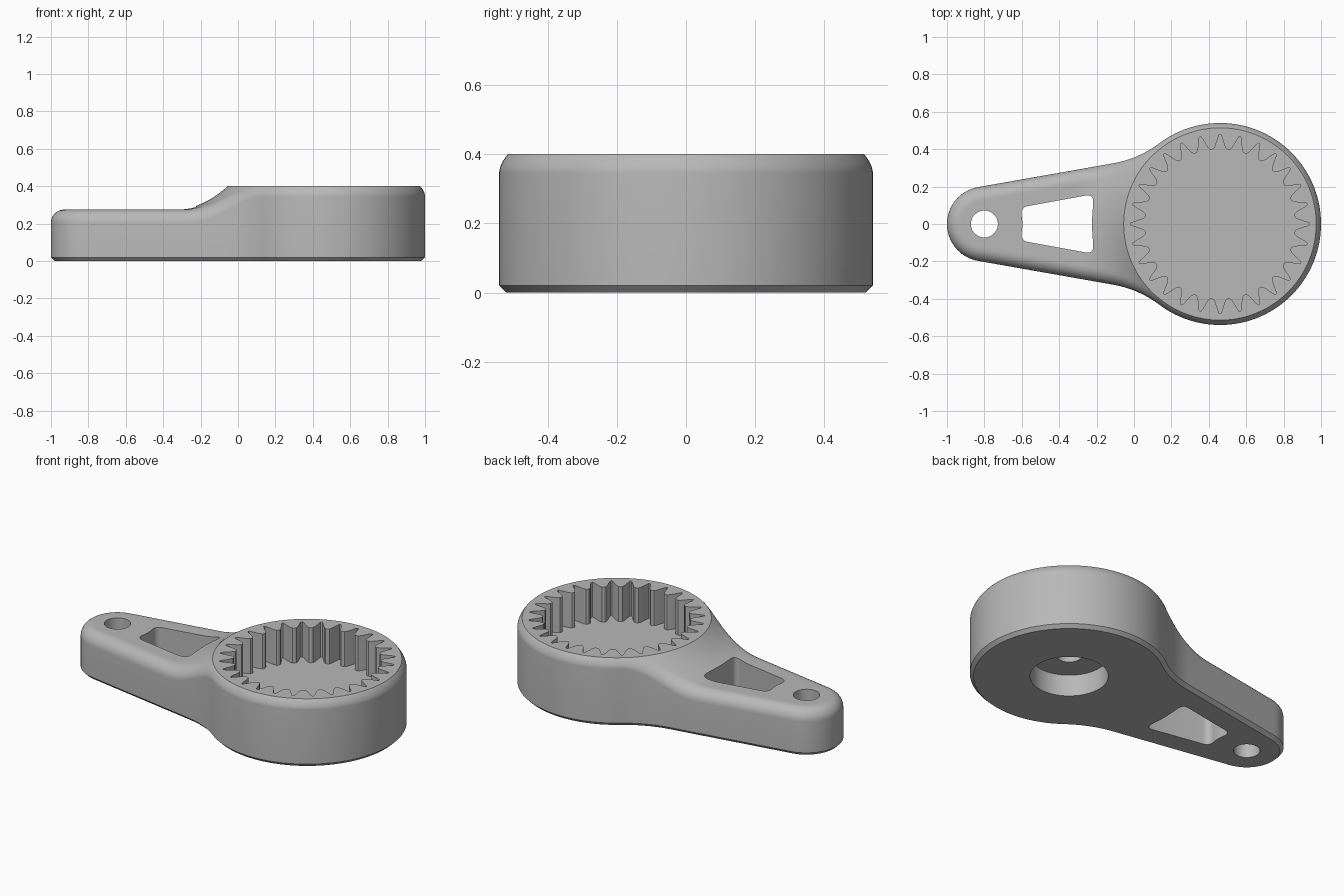
import bpy
import bmesh
from math import sin, cos, pi, radians, sqrt, atan2
from mathutils import Vector

cube = bpy.data.objects.get("Cube")
if cube:
    bpy.data.objects.remove(cube, do_unlink=True)

grey = bpy.data.materials.new("plain grey")
grey.use_nodes = True
grey.diffuse_color = (0.48, 0.48, 0.48, 1)
grey.node_tree.nodes["Principled BSDF"].inputs["Base Color"].default_value = grey.diffuse_color

RING, RING_R = Vector((0.46, 0)), 0.54
TAIL, TAIL_R = Vector((-0.8, 0)), 0.2
TAPER, FILLET = radians(10), 0.57
ARM_Z, RING_Z = 0.275, 0.4


def polar(angle, r=1):
    return Vector((cos(angle), sin(angle))) * r


def spread(a, b, count):
    return [a + (b - a) * i / count for i in range(count + 1)]


def make_object(name, bm):
    bmesh.ops.recalc_face_normals(bm, faces=bm.faces)
    mesh = bpy.data.meshes.new(name)
    bm.to_mesh(mesh)
    bm.free()
    mesh.materials.append(grey)
    obj = bpy.data.objects.new(name, mesh)
    bpy.context.collection.objects.link(obj)
    return obj


def prism(name, points, low, high):
    bm = bmesh.new()
    face = bm.faces.new([bm.verts.new((x, y, low)) for x, y in points])
    ext = bmesh.ops.extrude_face_region(bm, geom=[face])
    verts = [v for v in ext["geom"] if isinstance(v, bmesh.types.BMVert)]
    bmesh.ops.translate(bm, verts=verts, vec=(0, 0, high - low))
    return make_object(name, bm)


def circle(center, r, count=64):
    return [center + polar(2 * pi * i / count, r) for i in range(count)]


def rounded(corners, r, steps=6):
    """Round each corner of a polygon with a short curve."""
    out = []
    for i, p in enumerate(corners):
        a = p + (corners[i - 1] - p).normalized() * r
        b = p + (corners[(i + 1) % len(corners)] - p).normalized() * r
        out += [a * (1 - t) ** 2 + p * 2 * t * (1 - t) + b * t * t for t in spread(0, 1, steps)]
    return out


# Half outline as (point, outward normal): ring, neck fillet, straight arm, tail
normal, along = polar(TAPER + pi / 2), polar(TAPER)
arm_start = TAIL + normal * TAIL_R
q = arm_start + normal * FILLET - RING
b = q.dot(along)
length = -b - sqrt(b * b - q.length_squared + (RING_R + FILLET) ** 2)
neck = arm_start + along * length + normal * FILLET
meet = atan2(neck.y - RING.y, neck.x - RING.x)

half = [(RING + polar(a, RING_R), polar(a)) for a in spread(0, meet, 48)]
half += [(neck + polar(a, FILLET), -polar(a)) for a in spread(meet + pi, TAPER + 1.5 * pi, 14)[1:]]
half += [(arm_start + along * s, normal) for s in spread(length, 0, 30)[1:]]
half += [(TAIL + polar(a, TAIL_R), polar(a)) for a in spread(TAPER + pi / 2, pi, 20)[1:]]
flip = Vector((1, -1))
outline = half + [(p * flip, n * flip) for p, n in reversed(half[1:-1])]


def height(p):
    """Arm top, sweeping up in a cove towards the ring."""
    t = min(1, ((p - RING).length - 0.515) / 0.28)
    return ARM_Z + (RING_Z - ARM_Z) * (1 - t) ** 2


def edge_radius(p):
    return 0.025 + 0.045 * (RING_Z - height(p)) / (RING_Z - ARM_Z)


# Body: chamfered base, upright wall, rounded rim, top closing on a centre spine
loops = [[(p - n * 0.02).to_3d() for p, n in outline],
         [Vector((p.x, p.y, 0.02)) for p, n in outline]]
for a in spread(0, pi / 2, 8):
    loop = []
    for p, n in outline:
        r = edge_radius(p)
        s = p - n * r * (1 - cos(a))
        loop.append(Vector((s.x, s.y, height(s) - r * (1 - sin(a)))))
    loops.append(loop)
for f in spread(0, 1, 14)[1:]:
    loop = []
    for p, n in outline:
        spine = Vector((min(max(p.x, TAIL.x), RING.x), 0))
        s = (p - n * edge_radius(p)).lerp(spine, f)
        loop.append(Vector((s.x, s.y, height(s))))
    loops.append(loop)

bm = bmesh.new()
rows = [[bm.verts.new(v) for v in loop] for loop in loops]
bm.faces.new(rows[0])
for low, high in zip(rows, rows[1:]):
    for i in range(len(low)):
        bm.faces.new((low[i - 1], low[i], high[i], high[i - 1]))
bmesh.ops.remove_doubles(bm, verts=bm.verts, dist=0.0001)

# Slice the ring top flat
bmesh.ops.bisect_plane(bm, geom=bm.verts[:] + bm.edges[:] + bm.faces[:], dist=0.00001,
                       plane_co=(0, 0, RING_Z), plane_no=(0, 0, 1), clear_outer=True)
bmesh.ops.edgeloop_fill(bm, edges=[e for e in bm.edges if e.is_boundary])
body = make_object("lever_body", bm)

# Toothed socket profile
TEETH = 28
tooth = [(-0.5, 0.4), (-0.38, 0.403), (-0.27, 0.417), (-0.1, 0.464), (-0.04, 0.478),
         (0.04, 0.478), (0.1, 0.464), (0.27, 0.417), (0.38, 0.403)]
socket = [RING + polar(2 * pi * (i + f) / TEETH, r) for i in range(TEETH) for f, r in tooth]

# Tapered window with slightly bowed ends
window = rounded([Vector(c) for c in ((-0.61, -0.088), (-0.215, -0.16), (-0.226, 0),
                                      (-0.215, 0.16), (-0.61, 0.088), (-0.592, 0))], 0.045)

cutters = [
    prism("socket_cutter", socket, 0.19, 0.6),
    prism("window_cutter", window, -0.1, 0.6),
    prism("tail_hole_cutter", circle(TAIL, 0.072), -0.1, 0.6),
    prism("base_bore_cutter", circle(RING, 0.213), -0.1, 0.13),
    prism("bore_pilot_cutter", circle(RING, 0.07), 0.1, 0.165),
]
bpy.context.view_layer.objects.active = body
for cutter in cutters:
    mod = body.modifiers.new(cutter.name, 'BOOLEAN')
    mod.operation = 'DIFFERENCE'
    mod.solver = 'EXACT'
    mod.object = cutter
    bpy.ops.object.modifier_apply(modifier=mod.name)
for cutter in cutters:
    bpy.data.objects.remove(cutter, do_unlink=True)

bpy.ops.object.select_all(action='DESELECT')
body.select_set(True)
bpy.ops.object.shade_smooth_by_angle(angle=radians(28))
